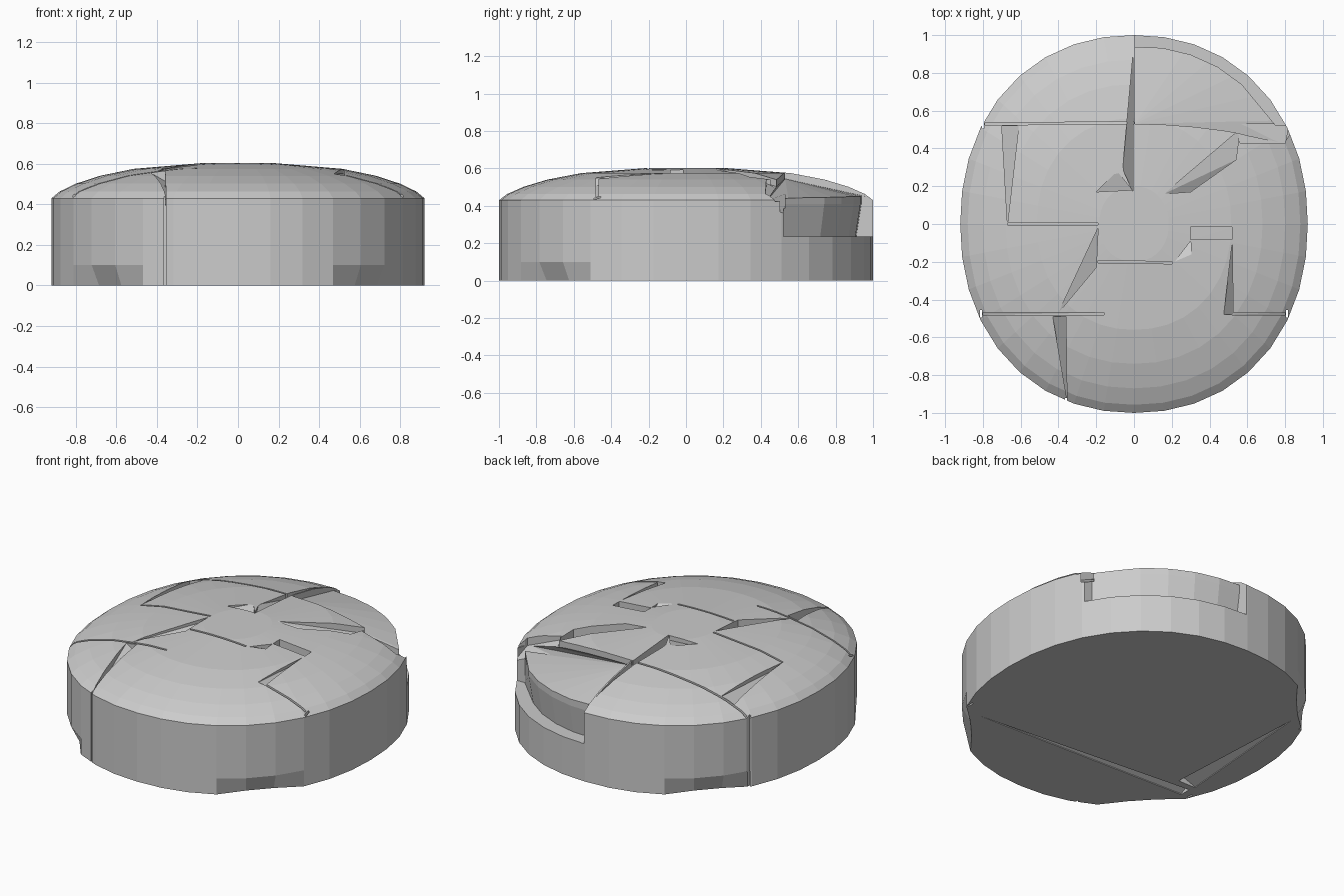
import bpy, bmesh
from math import cos, sin, pi
from mathutils import Vector

if "Cube" in bpy.data.objects:
    bpy.data.objects.remove(bpy.data.objects["Cube"])

N = 36            # sides of the oval
RX = 0.92         # half width; half length is 1


def oval(i, r=1.0):
    """Slightly squared oval."""
    c, s = cos(2 * pi * i / N), sin(2 * pi * i / N)
    k = r * (abs(c) ** 2.15 + abs(s) ** 2.15) ** (-1 / 2.15)
    return RX * c * k, s * k


def dome(x, y):
    r = min(1.0, ((x / RX) ** 2 + y * y) ** 0.5)
    return 0.43 + 0.175 * (1 - r ** 2.6) ** 0.75


def finish(bm, name):
    bmesh.ops.recalc_face_normals(bm, faces=bm.faces[:])
    me = bpy.data.meshes.new(name)
    bm.to_mesh(me)
    bm.free()
    ob = bpy.data.objects.new(name, me)
    bpy.context.collection.objects.link(ob)
    return ob


def loft(bm, rings):
    """Skin rings of points; flat ends stay whole, uneven ends become a fan."""
    vs = [[bm.verts.new(p) for p in r] for r in rings]
    n = len(vs[0])
    for a, b in zip(vs, vs[1:]):
        for i in range(n):
            j = (i + 1) % n
            bm.faces.new((a[i], a[j], b[j], b[i]))
    for end in (vs[0], vs[-1]):
        if max(v.co.z for v in end) - min(v.co.z for v in end) < 1e-5:
            bm.faces.new(end)
        else:
            for i in range(1, n - 1):
                bm.faces.new((end[0], end[i], end[i + 1]))


def volume(me):
    bm = bmesh.new()
    bm.from_mesh(me)
    v = bm.calc_volume() if bm.faces else 0
    bm.free()
    return v


# Domed oval body, with three chipped lower corners
CHIPPED = (13, 14, 22, 23, 31, 32)
rings = [[(*oval(i, 0.95 if i in CHIPPED else 1), 0) for i in range(N)],
         [(*oval(i), 0.1) for i in range(N)]]
for r in (1, 0.957, 0.87, 0.74, 0.56, 0.2):
    rings.append([(*oval(i, r), dome(RX * r, 0)) for i in range(N)])
bm = bmesh.new()
loft(bm, rings)
body = finish(bm, "stone_body")


def carve(*rings):
    """Subtract a lofted cutter, keeping only a sound result."""
    bm = bmesh.new()
    loft(bm, rings)
    cutter = finish(bm, "cutter")
    before = volume(body.data)
    for solver in ('EXACT', 'FLOAT'):
        m = body.modifiers.new("carve", 'BOOLEAN')
        m.operation, m.solver, m.object = 'DIFFERENCE', solver, cutter
        dg = bpy.context.evaluated_depsgraph_get()
        dg.update()
        me = bpy.data.meshes.new_from_object(body.evaluated_get(dg))
        body.modifiers.remove(m)
        if 0.85 * before < volume(me) < 1.01 * before:
            body.data = me
            break
    bpy.data.objects.remove(cutter)


def flat(pts, z):
    return [(x, y, z) for x, y in pts]


def chip(depths, *pts):
    """Facet sunk into the dome by a depth at each corner."""
    carve(flat(pts, 0.75), [(x, y, dome(x, y) - d) for (x, y), d in zip(pts, depths)])


def seam(x1, y1, x2, y2, w=0.006, d=0.03):
    """Thin straight joint between two slabs."""
    o = Vector((y1 - y2, x2 - x1)).normalized() * w
    chip([d] * 4, (x1 - o.x, y1 - o.y), (x2 - o.x, y2 - o.y),
         (x2 + o.x, y2 + o.y), (x1 + o.x, y1 + o.y))


# Lowered back-right section of the dome
low = [(0.004 + 0.158 * i, 0.53 - 0.004 * i * i) for i in range(6)]
low += [oval(i, 1.08) for i in range(3, 9)] + [(0.004, 1.1)]
carve(flat(low, 0.75), [(x, y, max(dome(x, y) - 0.035, 0.42)) for x, y in low])

# Undercut step and ledge around the back right
inner = [(0.006, 0.91)] + [oval(i, 0.915) for i in (8, 7, 6, 5)]
outer = [(0.75, 0.522), (1.1, 0.522), (1.1, 1.2), (0.006, 1.2)]
carve(*[[(x if x < 0.01 else x * k, y * k, z) for x, y in inner] + flat(outer, z)
        for k, z in ((1, 0.235), (1.03, 0.41), (1.03, 0.75))])

# Straight joints between the top slabs
for line in ((-0.79, 0.53, 0, 0.535), (-0.67, 0, -0.19, 0), (-0.8, -0.475, -0.16, -0.475),
             (-0.19, -0.2, 0.2, -0.205), (0.52, -0.475, 0.8, -0.475)):
    seam(*line)
seam(0.3, -0.05, 0.52, -0.05, 0.033, 0.06)

# Broken corners beside the joints
chip((.05, .02, 0), (-0.7, 0.52), (-0.67, 0), (-0.61, 0.52))
chip((.02, .02, .05), (-0.67, 0), (-0.66, -0.47), (-0.71, -0.47))
chip((0, .05, .04), (-0.43, -0.49), (-0.36, -0.49), (-0.355, -0.93))
chip((.02, .05, 0), (-0.19, -0.02), (-0.2, -0.23), (-0.4, -0.47))
chip((0, .05, .03), (-0.06, 0.29), (-0.005, 0.17), (-0.005, 0.9))
chip((.02, 0, .03), (-0.2, 0.17), (-0.09, 0.28), (-0.01, 0.18))
chip((0, .05, .05, .03), (0.16, 0.16), (0.3, 0.17), (0.54, 0.34), (0.56, 0.5))
chip((.04, 0, 0), (0.3, -0.09), (0.305, -0.17), (0.21, -0.208))
chip((.02, .04, 0), (0.52, -0.1), (0.525, -0.48), (0.475, -0.48))
chip((.05, .02, .04, .08), (0.53, 0.53), (0.56, 0.43), (0.8, 0.425), (0.82, 0.53))

# Vertical joints down the side wall
for x, y in ((-0.36, -0.94), (-0.81, -0.475), (0.81, -0.475), (-0.8, 0.525)):
    box = [(x + a, y + b) for a, b in ((-.005, -.02), (.005, -.02), (.005, .02), (-.005, .02))]
    carve(flat(box, -0.1), flat(box, 0.7))

# Shallow wedge recesses underneath
for tri in ([(0.68, -0.54, .005), (-0.76, -0.42, .04), (-0.76, -0.49, .005)],
            [(-0.7, 0.55, .005), (-0.77, -0.38, .005), (-0.65, -0.38, .05)]):
    carve([(x, y, -0.1) for x, y, z in tri], tri)
